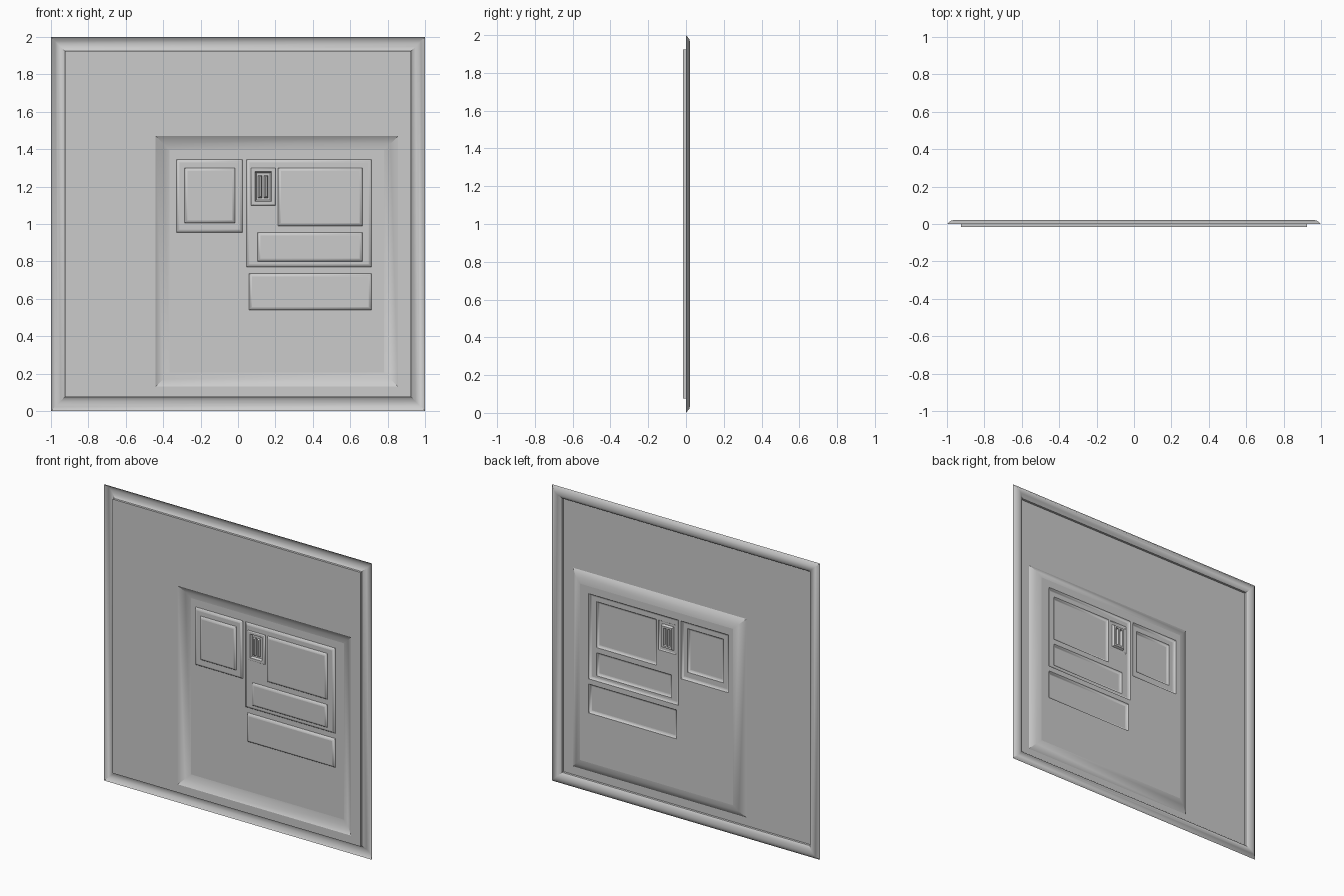
import bpy, bmesh

if "Cube" in bpy.data.objects:
    bpy.data.objects.remove(bpy.data.objects["Cube"])

grey = bpy.data.materials.new("plain grey")
grey.diffuse_color = (0.6, 0.6, 0.6, 1)
grey.use_nodes = True
grey.node_tree.nodes["Principled BSDF"].inputs["Base Color"].default_value = grey.diffuse_color


def finish(name, bm, angle=None):
    me = bpy.data.meshes.new(name)
    bm.to_mesh(me)
    bm.free()
    ob = bpy.data.objects.new(name, me)
    bpy.context.collection.objects.link(ob)
    me.materials.append(grey)
    if angle:
        bpy.ops.object.select_all(action='DESELECT')
        bpy.context.view_layer.objects.active = ob
        ob.select_set(True)
        bpy.ops.object.shade_smooth_by_angle(angle=angle)


def shrink(r, d):
    return (r[0] + d, r[1] - d, r[2] + d, r[3] - d)


# Flat sheet facing the front, with rectangular openings; rect = (x0, x1, z0, z1)
def sheet(name, r, y, holes=()):
    bm = bmesh.new()
    xs = sorted({v for q in (r, *holes) for v in q[:2]})
    zs = sorted({v for q in (r, *holes) for v in q[2:]})
    for a, b in zip(xs, xs[1:]):
        for c, d in zip(zs, zs[1:]):
            mx, mz = (a + b) / 2, (c + d) / 2
            if any(h[0] < mx < h[1] and h[2] < mz < h[3] for h in holes):
                continue
            bm.faces.new([bm.verts.new((x, y, z))
                          for x, z in ((a, c), (b, c), (b, d), (a, d))])
    bmesh.ops.remove_doubles(bm, verts=bm.verts, dist=1e-5)
    finish(name, bm)


# Mitred moulding round a rectangle; profile = (inset, y) steps going inward
def moulding(name, r, profile, angle=0.7):
    bm = bmesh.new()
    loops = []
    for d, y in profile:
        x0, x1, z0, z1 = shrink(r, d)
        loops.append([bm.verts.new((x, y, z))
                      for x, z in ((x0, z0), (x1, z0), (x1, z1), (x0, z1))])
    for o, i in zip(loops, loops[1:]):
        for k in range(4):
            n = (k + 1) % 4
            bm.faces.new((o[k], o[n], i[n], i[k]))
    # keep the mitres crisp
    finish(name, bm, angle)


# Raised plate: bevelled rim plus its face
def plate(name, r, y, rise, holes=(), w=0.016):
    moulding(name + "_rim", r, [(0, y), (w * 0.5, y - rise * 0.8), (w, y - rise)])
    sheet(name + "_face", shrink(r, w), y - rise, holes)


PANEL, FLOOR = -0.015, 0.018
outer = (-1, 1, 0, 2)
recess = (-0.44, 0.855, 0.13, 1.47)
left_plate = (-0.33, 0.025, 0.955, 1.345)
right_plate = (0.045, 0.715, 0.77, 1.345)
lower_plate = (0.06, 0.715, 0.54, 0.735)
left_block = (-0.285, -0.015, 1.005, 1.30)
large_block = (0.215, 0.665, 0.99, 1.30)
wide_block = (0.105, 0.665, 0.80, 0.955)
slot = (0.07, 0.20, 1.10, 1.30)

# Outer frame and main panel
moulding("outer_frame", outer, [(0, 0), (0.022, 0.018), (0.036, 0.021),
                                (0.052, 0.017), (0.075, 0.0), (0.075, PANEL)])
sheet("main_panel", shrink(outer, 0.075), PANEL, [recess])

# Large sunken field
moulding("recess_border", recess, [(0, PANEL), (0.04, 0.010), (0.075, FLOOR)])
sheet("recess_floor", shrink(recess, 0.075), FLOOR,
      [left_plate, right_plate, lower_plate])

# Raised plates on the field
STEP = FLOOR - 0.012
plate("left_plate", left_plate, FLOOR, 0.012, [left_block])
plate("left_block", left_block, STEP, 0.012)
plate("right_plate", right_plate, FLOOR, 0.012, [large_block, wide_block, slot])
plate("large_block", large_block, STEP, 0.012)
plate("wide_block", wide_block, STEP, 0.012)
plate("lower_plate", lower_plate, FLOOR, 0.014)

# Small slotted window with upright bars
opening = shrink(slot, 0.02)
plate("slot_frame", slot, STEP, 0.006, [opening], w=0.006)
moulding("slot_wall", opening, [(0, STEP - 0.006), (0.008, 0.014)])
floor = shrink(opening, 0.008)
bars = [(x, x + 0.02, floor[2] + 0.012, floor[3] - 0.012) for x in (0.108, 0.140)]
sheet("slot_floor", floor, 0.014, bars)
for i, b in enumerate(bars):
    plate(f"slot_bar_{i + 1}", b, 0.014, 0.014, w=0.006)
